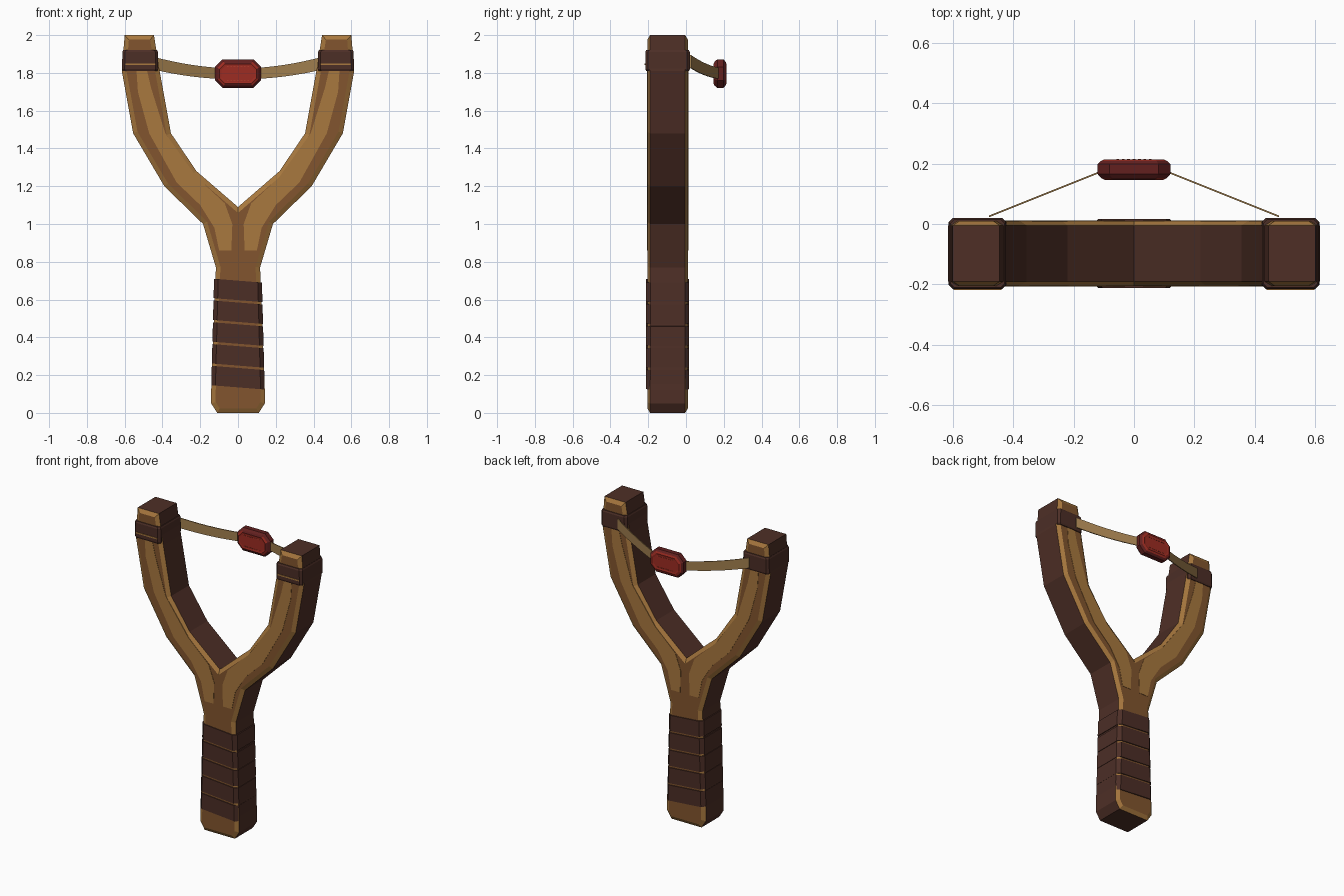
import bpy
import bmesh
from mathutils import Vector

cube = bpy.data.objects.get("Cube")
if cube:
    bpy.data.objects.remove(cube, do_unlink=True)


def material(name, rgb):
    """Flat colour given as sRGB, stored as linear."""
    lin = [((c / 255 + 0.055) / 1.055) ** 2.4 for c in rgb] + [1.0]
    m = bpy.data.materials.new(name)
    m.use_nodes = True
    m.diffuse_color = lin
    m.node_tree.nodes["Principled BSDF"].inputs["Base Color"].default_value = lin
    return m


WOOD = material("wood", (130, 85, 46))
LIGHT = material("light wood", (168, 120, 62))
BARK = material("dark bark", (78, 47, 38))
LEATHER = material("brown leather", (76, 46, 38))
STRAP = material("tan strap", (160, 126, 78))
MAROON = material("dark red leather", (98, 32, 31))
RED = material("red leather", (158, 44, 34))
STITCH = material("orange stitch", (190, 74, 48))


def finish(name, bm, mats):
    mesh = bpy.data.meshes.new(name)
    bm.to_mesh(mesh)
    bm.free()
    for m in mats:
        mesh.materials.append(m)
    obj = bpy.data.objects.new(name, mesh)
    bpy.context.collection.objects.link(obj)
    return obj


def loft(name, rings, mats, rule=None):
    """Closed skin through equal-length rings with capped ends."""
    bm = bmesh.new()
    loops = [[bm.verts.new(p) for p in ring] for ring in rings]
    n = len(loops[0])
    for a, b in zip(loops, loops[1:]):
        for i in range(n):
            j = (i + 1) % n
            bm.faces.new((a[i], a[j], b[j], b[i]))
    bm.faces.new(loops[0])
    bm.faces.new(loops[-1])
    bmesh.ops.recalc_face_normals(bm, faces=bm.faces)
    if rule:
        for f in bm.faces:
            f.material_index = rule(f)
    return finish(name, bm, mats)


def octagon(w, h, c):
    """Rectangle of half sizes w, h with corners cut by c."""
    q = [(w, h - c), (w - c, h)]
    return (q + [(-x, y) for x, y in reversed(q)]
            + [(-x, -y) for x, y in q] + [(x, -y) for x, y in reversed(q)])


def box(name, center, size, mat):
    x, y, z = (s / 2 for s in size)
    rect = [(-x, -z), (x, -z), (x, z), (-x, z)]
    rings = [[Vector(center) + Vector((a, s, b)) for a, b in rect] for s in (-y, y)]
    return loft(name, rings, [mat])


# Forked frame: half outline mirrored, extruded, with chamfered faces
FRONT, BACK = -0.205, 0.01
half = [(0.11, 0), (0.142, 0.05), (0.142, 0.12), (0.117, 0.77), (0.185, 1.0),
        (0.39, 1.2), (0.555, 1.48), (0.615, 1.81), (0.6, 2.0), (0.445, 2.0),
        (0.413, 1.8), (0.355, 1.48), (0.22, 1.28)]
outline = half + [(0, 1.09)] + [(-x, z) for x, z in reversed(half)]
bm = bmesh.new()
rims = [[bm.verts.new((x, y, z)) for x, z in outline]
        for y in (FRONT + 0.015, BACK - 0.015)]
caps = [bm.faces.new(r) for r in rims]
for i in range(len(outline)):
    j = (i + 1) % len(outline)
    bm.faces.new((rims[0][i], rims[0][j], rims[1][j], rims[1][i]))
bmesh.ops.recalc_face_normals(bm, faces=bm.faces)
bmesh.ops.inset_individual(bm, faces=caps, thickness=0.024, depth=0.015,
                           use_even_offset=True)
bm.normal_update()
for f in bm.faces:
    tilt = abs(f.normal.y)
    f.material_index = 0 if tilt > 0.95 else 1 if tilt > 0.2 else 2
bmesh.ops.triangulate(bm, faces=[f for f in bm.faces if len(f.verts) > 4])
finish("forked_frame", bm, [WOOD, LIGHT, BARK])

# Light grain along each arm, on the front and the back
grain = [((0.1, 0.86), (0.035, 0.86)), ((0.125, 0.98), (0.03, 1.0)),
         ((0.2, 1.1), (0.07, 1.11)), ((0.325, 1.22), (0.22, 1.25)),
         ((0.47, 1.48), (0.385, 1.48)), ((0.53, 1.7), (0.46, 1.72)),
         ((0.54, 1.85), (0.49, 1.85))]
for side, tag in ((1, "left"), (-1, "right")):
    for y, face in ((FRONT, "front"), (BACK, "back")):
        rings = [[(side * x, y + d, z) for d in (-0.002, 0.002)
                  for x, z in (row if d < 0 else row[::-1])] for row in grain]
        loft(f"{tag}_{face}_grain", rings, [LIGHT])

# Slanted leather wraps around the grip
MID = (FRONT + BACK) / 2
for i in range(5):
    low = 0.135 + i * 0.1155
    rings = []
    for z in (low, low + 0.103):
        w = 0.145 - 0.026 * z
        rings.append([(x, MID + y, z - 0.08 * x)
                      for x, y in octagon(w, 0.1135, 0.022)])
    loft(f"grip_wrap_{i + 1}", rings, [LEATHER])

# Leather bindings near the arm tips, with a tan cord line
for side, tag in ((1, "left"), (-1, "right")):
    rings = [[(side * 0.518 + x, MID + y, z) for x, y in octagon(w, d, 0.014)]
             for z, w, d in ((1.81, 0.092, 0.113), (1.82, 0.096, 0.118),
                             (1.91, 0.094, 0.118), (1.92, 0.09, 0.113))]
    loft(f"{tag}_binding", rings, [LEATHER])
    box(f"{tag}_cord", (side * 0.518, MID - 0.118, 1.846), (0.16, 0.006, 0.009), LIGHT)

    # Sagging elastic strap from the binding to the pouch
    rings = []
    for k in range(9):
        t = k / 8
        x = side * (0.48 - 0.37 * t)
        y = 0.025 + 0.148 * t
        z = 1.86 - 0.1 * t + 0.038 * t * t
        h = 0.034 - 0.005 * t
        rings.append([(x, y + d, z + s * h) for d, s in
                      ((-0.003, -1), (0.003, -1), (0.003, 1), (-0.003, 1))])
    loft(f"{tag}_strap", rings, [STRAP])

# Pouch: chamfered octagonal pad with red panels on both faces
PZ = 1.796
profile = [(0.148, 0.033), (0.146, 0.024), (0.152, 0.012), (0.166, 0),
           (0.198, 0), (0.209, 0.012), (0.214, 0.024), (0.212, 0.033)]
rings = [[(x, y, PZ + z) for x, z in octagon(0.121 - i, 0.076 - i, 0.04 - i * 0.5)]
         for y, i in profile]
loft("pouch", rings, [MAROON, RED],
     lambda f: 1 if abs(f.normal.y) > 0.9 else 0)

# Stitches along the panel edges
for y, face in ((0.147, "front"), (0.213, "back")):
    for s, tag in ((1, "upper"), (-1, "lower")):
        for k in range(-3, 4):
            box(f"{face}_{tag}_stitch_{k + 4}", (k * 0.018, y, PZ + s * 0.036),
                (0.009, 0.004, 0.003), STITCH)
